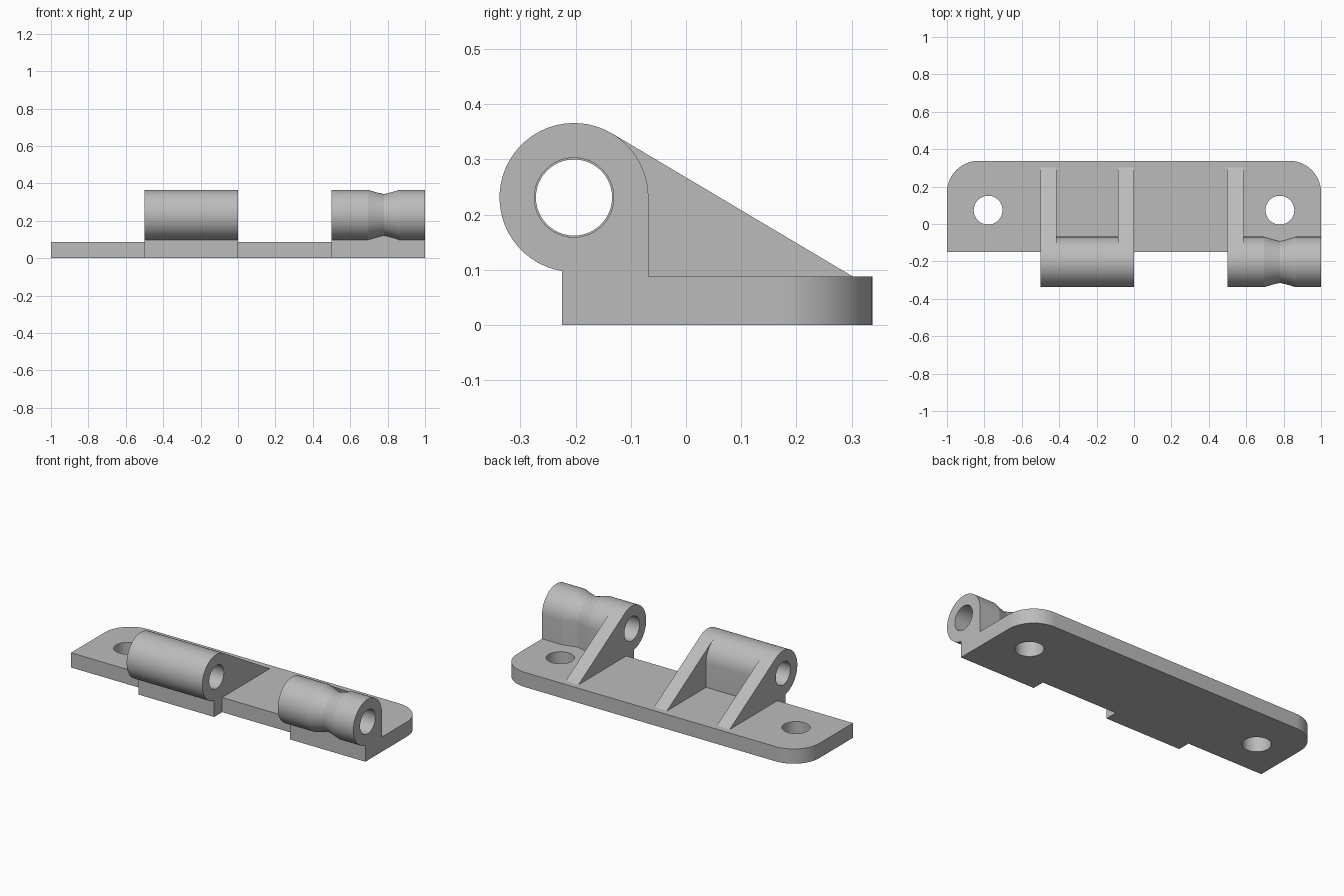
import bpy, bmesh, math

cube = bpy.data.objects.get("Cube")
if cube:
    bpy.data.objects.remove(cube)

AXIS_Y, AXIS_Z, BARREL_R = -0.203, 0.231, 0.135
PLATE_TOP, TAB_FRONT = 0.088, -0.225

steel = bpy.data.materials.new("grey_metal")
steel.use_nodes = True
grey = (0.5, 0.5, 0.5, 1)
steel.diffuse_color = grey
steel.node_tree.nodes["Principled BSDF"].inputs["Base Color"].default_value = grey


def loft(name, sections):
    """Closed solid through matching rings of points."""
    bm = bmesh.new()
    rings = [[bm.verts.new(p) for p in ring] for ring in sections]
    for a, b in zip(rings, rings[1:]):
        for i in range(len(a)):
            j = (i + 1) % len(a)
            bm.faces.new((a[i], a[j], b[j], b[i]))
    bm.faces.new(rings[0])
    bm.faces.new(rings[-1])
    bmesh.ops.recalc_face_normals(bm, faces=bm.faces)
    mesh = bpy.data.meshes.new(name)
    bm.to_mesh(mesh)
    bm.free()
    mesh.materials.append(steel)
    obj = bpy.data.objects.new(name, mesh)
    bpy.context.collection.objects.link(obj)
    return obj


def arc(cx, cy, r, start, end, steps):
    angles = [start + (end - start) * i / steps for i in range(steps + 1)]
    return [(cx + r * math.cos(a), cy + r * math.sin(a)) for a in angles]


def along_x(name, stations):
    return loft(name, [[(x, y, z) for y, z in ring] for x, ring in stations])


def knuckle_ring(r):
    """Round barrel with a foot reaching down to the ground."""
    end = 2 * math.pi - math.acos((TAB_FRONT - AXIS_Y) / r)
    return (arc(AXIS_Y, AXIS_Z, r, 0, end, 40)
            + [(TAB_FRONT, 0), (AXIS_Y + r, 0)])


def combine(target, part, operation):
    mod = target.modifiers.new("join", 'BOOLEAN')
    mod.operation, mod.object, mod.solver = operation, part, 'EXACT'
    bpy.context.view_layer.objects.active = target
    bpy.ops.object.modifier_apply(modifier=mod.name)
    bpy.data.objects.remove(part)


# Base plate with two rounded back corners
corner = 0.17
outline = ([(-1, -0.15), (1, -0.15)]
           + arc(1 - corner, 0.338 - corner, corner, 0, math.pi / 2, 14)
           + arc(corner - 1, 0.338 - corner, corner, math.pi / 2, math.pi, 14))
bracket = loft("hinge_bracket", [[(x, y, z) for x, y in outline] for z in (0, PLATE_TOP)])

# Knuckles: one plain, one with a waist beside the screw hole
plain = [(-0.5, BARREL_R), (0, BARREL_R)]
waisted = [(0.5, BARREL_R), (0.695, BARREL_R), (0.745, 0.12), (0.78, 0.112),
           (0.815, 0.12), (0.865, BARREL_R), (1, BARREL_R)]
for name, profile in (("plain_knuckle", plain), ("waisted_knuckle", waisted)):
    part = along_x(name, [(x, knuckle_ring(r)) for x, r in profile])
    combine(bracket, part, 'UNION')

# Sloping ribs, tangent to the barrels
toe_y = 0.302
dy, dz = toe_y - AXIS_Y, PLATE_TOP - AXIS_Z
tangent = math.atan2(dz, dy) + math.acos(BARREL_R / math.hypot(dy, dz))
top = (AXIS_Y + BARREL_R * math.cos(tangent), AXIS_Z + BARREL_R * math.sin(tangent))
rib = [top, (toe_y, PLATE_TOP), (toe_y, 0.04), (top[0], 0.04)]
for x in (-0.5, -0.085, 0.5):
    combine(bracket, along_x("rib", [(x, rib), (x + 0.085, rib)]), 'UNION')

# Pin bores
for x0, x1, r in ((-0.6, 0.1, 0.069), (0.4, 1.1, 0.072)):
    ring = arc(AXIS_Y, AXIS_Z, r, 0, 2 * math.pi, 48)[:-1]
    combine(bracket, along_x("bore_cutter", [(x0, ring), (x1, ring)]), 'DIFFERENCE')

# Screw holes
for x in (-0.78, 0.78):
    ring = arc(x, 0.074, 0.077, 0, 2 * math.pi, 48)[:-1]
    cutter = loft("screw_cutter", [[(px, py, z) for px, py in ring] for z in (-0.1, 0.2)])
    combine(bracket, cutter, 'DIFFERENCE')

# Smooth curves, crisp edges
bpy.ops.object.select_all(action='DESELECT')
bracket.select_set(True)
bpy.context.view_layer.objects.active = bracket
bpy.ops.object.shade_smooth_by_angle(angle=math.radians(15))
